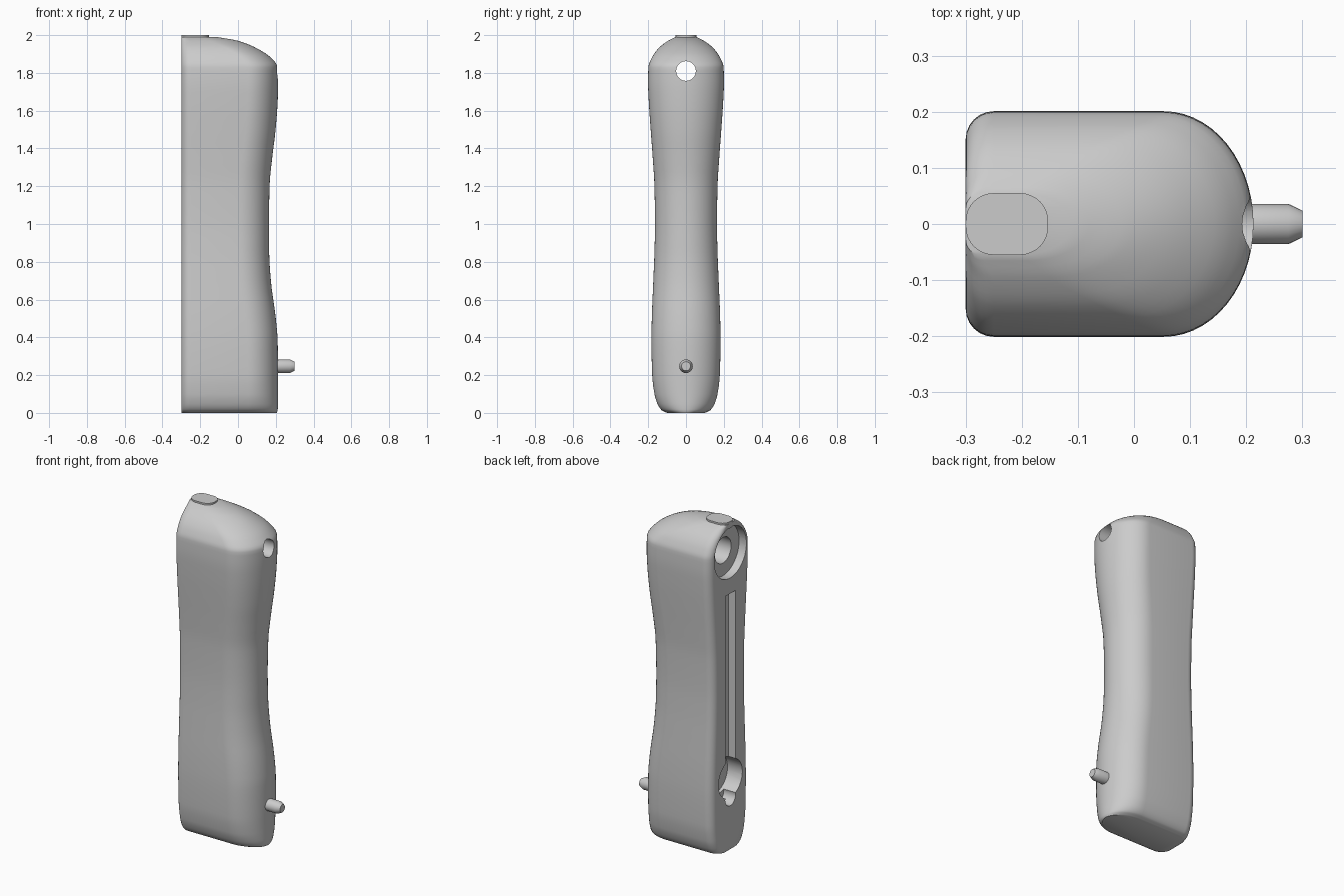
import bpy, bmesh, math
from mathutils import Matrix, Vector

if "Cube" in bpy.data.objects:
    bpy.data.objects.remove(bpy.data.objects["Cube"])

grey = bpy.data.materials.new("grey plastic")
grey.diffuse_color = (0.6, 0.6, 0.6, 1)
grey.use_nodes = True
grey.node_tree.nodes["Principled BSDF"].inputs["Base Color"].default_value = grey.diffuse_color

BACK = -0.30
# height, half width, front edge
PROFILE = [
    (0.00, 0.100, 0.205), (0.015, 0.130, 0.210), (0.05, 0.152, 0.212), (0.10, 0.167, 0.212),
    (0.20, 0.179, 0.212), (0.38, 0.183, 0.210), (0.50, 0.181, 0.200), (0.70, 0.173, 0.174),
    (0.85, 0.167, 0.165), (1.00, 0.164, 0.164), (1.20, 0.167, 0.167), (1.35, 0.176, 0.181),
    (1.50, 0.187, 0.199), (1.65, 0.197, 0.210), (1.75, 0.201, 0.213), (1.83, 0.199, 0.212),
    (1.88, 0.181, 0.175), (1.93, 0.146, 0.100), (1.97, 0.095, 0.000), (1.99, 0.055, -0.110),
]


def slopes(k):
    """Monotone tangents for one profile column."""
    d = [(b[k] - a[k]) / (b[0] - a[0]) for a, b in zip(PROFILE, PROFILE[1:])]
    mid = [0 if p * q <= 0 else 2 * p * q / (p + q) for p, q in zip(d, d[1:])]
    return [d[0]] + mid + [d[-1]]


def smooth_profile(steps=4):
    tangents = {k: slopes(k) for k in (1, 2)}
    rows = []
    for i, (a, b) in enumerate(zip(PROFILE, PROFILE[1:])):
        h = b[0] - a[0]
        for s in range(steps):
            t = s / steps
            row = [a[0] + h * t]
            for k in (1, 2):
                row.append((2*t**3 - 3*t*t + 1) * a[k] + (t**3 - 2*t*t + t) * h * tangents[k][i]
                           + (3*t*t - 2*t**3) * b[k] + (t**3 - t*t) * h * tangents[k][i + 1])
            rows.append(row)
    return rows + [list(PROFILE[-1])]


def section(z, w, front):
    """Rounded-nose outline with small rounded back corners."""
    nose = min(0.16, (front - BACK) * 0.5)
    r = min(0.05, w * 0.5)
    half = []
    for i in range(7):
        a = math.pi / 2 * i / 6
        half.append((BACK + r - r * math.cos(a), w - r + r * math.sin(a)))
    for i in range(14):
        a = math.pi / 2 * i / 14
        half.append((front - nose + nose * math.sin(a), w * math.cos(a)))
    pts = half + [(front, 0)] + [(x, -y) for x, y in reversed(half)]
    return [(x, y, z) for x, y in pts]


def make_object(name, bm):
    bmesh.ops.recalc_face_normals(bm, faces=bm.faces)
    mesh = bpy.data.meshes.new(name)
    bm.to_mesh(mesh)
    bm.free()
    obj = bpy.data.objects.new(name, mesh)
    bpy.context.collection.objects.link(obj)
    mesh.materials.append(grey)
    return obj


def loft(name, rings):
    bm = bmesh.new()
    loops = [[bm.verts.new(p) for p in ring] for ring in rings]
    n = len(loops[0])
    for lo, hi in zip(loops, loops[1:]):
        for i in range(n):
            j = (i + 1) % n
            bm.faces.new((lo[i], lo[j], hi[j], hi[i]))
    bm.faces.new(loops[0][::-1])
    bm.faces.new(loops[-1])
    return make_object(name, bm)


def x_ring(x, r, z, n=40):
    return [(x, r * math.cos(2 * math.pi * i / n), z + r * math.sin(2 * math.pi * i / n))
            for i in range(n)]


def activate(obj):
    bpy.ops.object.select_all(action='DESELECT')
    obj.select_set(True)
    bpy.context.view_layer.objects.active = obj


def cut(target, cutter):
    cutter.hide_render = True
    mod = target.modifiers.new("cut", 'BOOLEAN')
    mod.operation = 'DIFFERENCE'
    mod.solver = 'EXACT'
    mod.object = cutter
    activate(target)
    bpy.ops.object.modifier_apply(modifier=mod.name)
    bpy.data.objects.remove(cutter)


def bore(x0, x1, r, z):
    return loft("bore_cutter", [x_ring(x0, r, z), x_ring(x1, r, z)])


def box(x0, x1, half_y, z0, z1):
    bm = bmesh.new()
    size = Matrix.Diagonal((x1 - x0, 2 * half_y, z1 - z0, 1))
    place = Matrix.Translation(Vector(((x0 + x1) / 2, 0, (z0 + z1) / 2)))
    bmesh.ops.create_cube(bm, size=1, matrix=place @ size)
    return make_object("slot_cutter", bm)


# Handle body
body = loft("handle_body", [section(*row) for row in smooth_profile()])

# Round recess, stepped bore and through hole near the top
cut(body, bore(-0.40, -0.25, 0.155, 1.81))
cut(body, bore(-0.40, -0.12, 0.078, 1.81))
cut(body, bore(-0.40, 0.40, 0.052, 1.81))

# Long slot and keyhole pocket on the back
cut(body, box(-0.40, -0.255, 0.048, 0.45, 1.56))
cut(body, bore(-0.40, -0.20, 0.115, 0.43))
cut(body, bore(-0.40, -0.22, 0.050, 0.315))

# Flat top button
outline = []
for cx, cy, start in ((-0.203, 0.005, 0), (-0.25, 0.005, 90), (-0.25, -0.005, 180), (-0.203, -0.005, 270)):
    for i in range(9):
        a = math.radians(start + 90 * i / 8)
        outline.append((cx + 0.05 * math.cos(a), cy + 0.05 * math.sin(a)))
button = loft("top_button", [[(x, y, z) for x, y in outline] for z in (1.96, 2.0)])

# Chamfered front pin
pin = loft("front_pin", [x_ring(x, r, 0.247, 24) for x, r in ((0.18, 0.036), (0.275, 0.036), (0.30, 0.024))])

for obj in (body, button, pin):
    activate(obj)
    bpy.ops.object.shade_smooth_by_angle(angle=math.radians(35))
